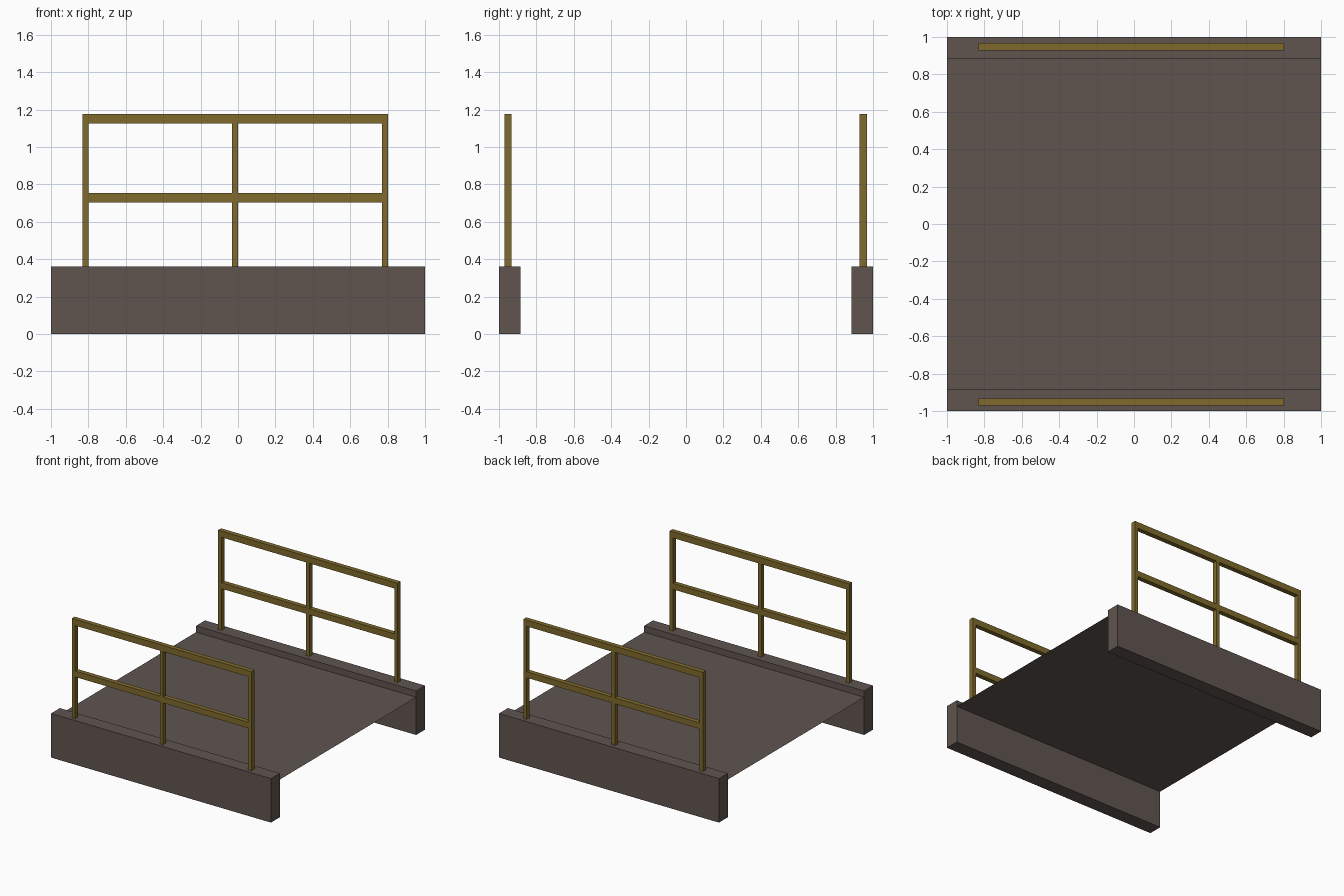
import bpy

if "Cube" in bpy.data.objects:
    bpy.data.objects.remove(bpy.data.objects["Cube"])

def material(name, rgb):
    m = bpy.data.materials.new(name)
    m.diffuse_color = (*rgb, 1)
    m.use_nodes = True
    m.node_tree.nodes["Principled BSDF"].inputs["Base Color"].default_value = m.diffuse_color
    return m

concrete = material("brown_grey_concrete", (0.115, 0.090, 0.079))
paint = material("mustard_paint", (0.215, 0.147, 0.026))

def box(name, x, y, z, mat):
    bpy.ops.mesh.primitive_cube_add(size=1, location=[sum(r) / 2 for r in (x, y, z)])
    o = bpy.context.object
    o.name = name
    o.scale = [r[1] - r[0] for r in (x, y, z)]
    bpy.ops.object.transform_apply(location=False, rotation=False, scale=True)
    o.data.materials.append(mat)
    return o

# Thin deck sheet between the side beams
bpy.ops.mesh.primitive_plane_add(size=2, location=(0, 0, 0.31))
deck = bpy.context.object
deck.name = "deck"
deck.scale.y = 0.886
bpy.ops.object.transform_apply(location=False, rotation=False, scale=True)
deck.data.materials.append(concrete)

BEAM_TOP, RAIL_TOP = 0.362, 1.177
sides = (("front", (-1, -0.885), (-0.971, -0.933)),
         ("back", (0.885, 1), (0.928, 0.967)))
for side, beam_y, rail_y in sides:
    # Side beam
    box(side + "_beam", (-1, 1), beam_y, (0, BEAM_TOP), concrete)
    # Railing posts, ending under the top rail
    for i, x in enumerate((-0.831, -0.031, 0.771)):
        box(f"{side}_post_{i + 1}", (x, x + 0.031), rail_y, (BEAM_TOP, 1.126), paint)
    # Top rail over the posts
    box(side + "_top_rail", (-0.831, 0.802), rail_y, (1.126, RAIL_TOP), paint)
    # Middle rail, in two spans between the posts
    for i, x in enumerate(((-0.80, -0.031), (0.0, 0.771))):
        box(f"{side}_middle_rail_{i + 1}", x, rail_y, (0.704, 0.753), paint)
